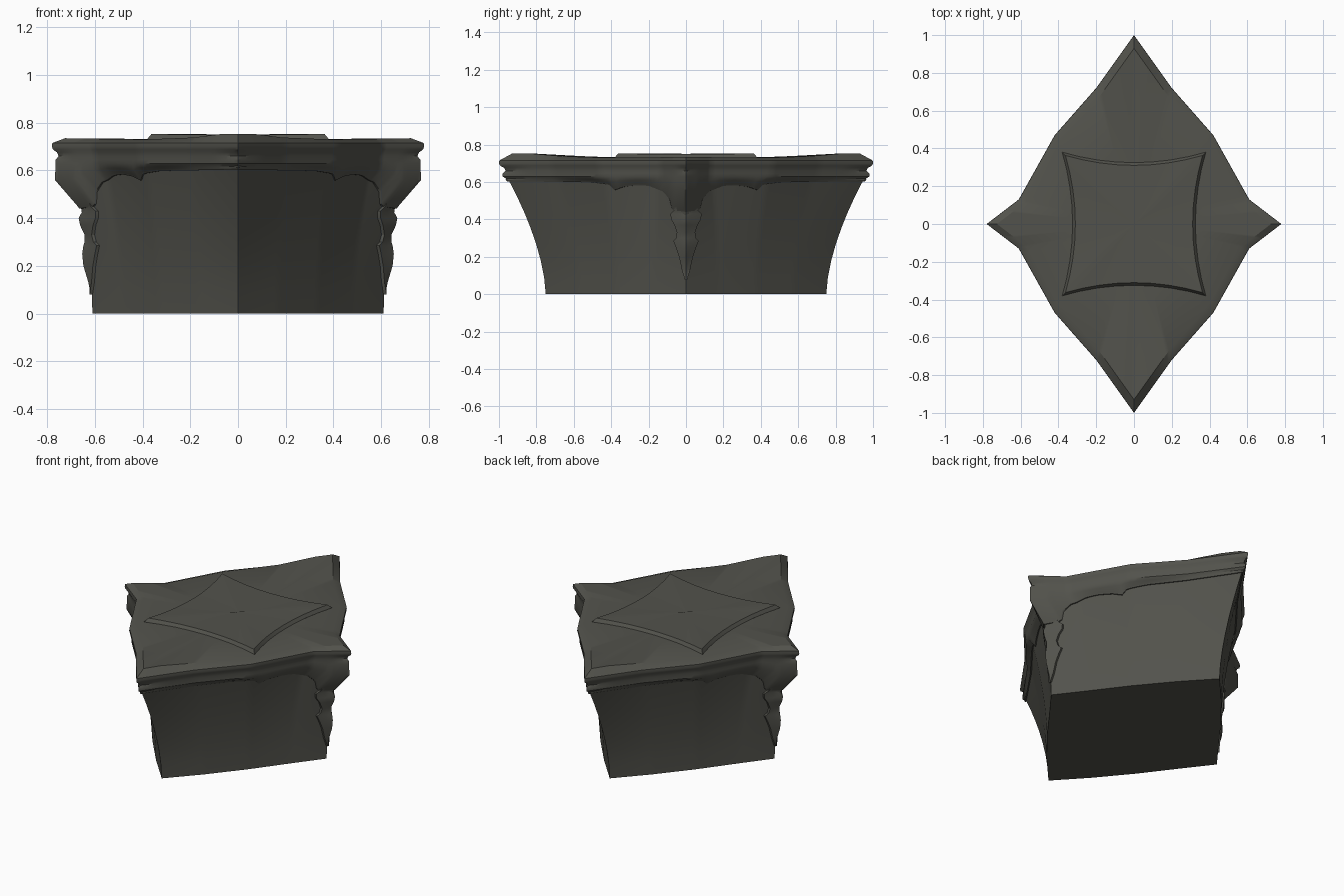
import bpy, bmesh, math

if "Cube" in bpy.data.objects:
    bpy.data.objects.remove(bpy.data.objects["Cube"])

stone = bpy.data.materials.new("dark olive stone")
stone.diffuse_color = (0.085, 0.085, 0.072, 1)
stone.use_nodes = True
stone.node_tree.nodes["Principled BSDF"].inputs["Base Color"].default_value = stone.diffuse_color

N = 48  # columns per quarter
FOOT = [(.61, 0), (.48, .17), (.33, .37), (.165, .57), (0, .75)]
NECK = [(.70, 0), (.56, .14), (.39, .44), (.19, .69), (0, .97)]
EDGE = [(.78, 0), (.61, .13), (.42, .47), (.2, .72), (0, 1)]


def lerp(a, b, f):
    return tuple(p + (q - p) * f for p, q in zip(a, b))


def along(poly, t):
    s = t * (len(poly) - 1)
    i = min(int(s), len(poly) - 2)
    return lerp(poly[i], poly[i + 1], s - i)


def table(pts, x):
    for (a, u), (b, v) in zip(pts, pts[1:]):
        if x <= b:
            return u + (v - u) * max(0, x - a) / (b - a)
    return pts[-1][1]


def body_point(t, z):
    return lerp(along(FOOT, t), along(NECK, t), (z / .65) ** 1.65)


def full_ring(q):
    half = q + [(-x, y, z) for x, y, z in reversed(q[:-1])]
    return half + [(x, -y, z) for x, y, z in reversed(half[1:-1])]


def loft(name, rows, closed=True, caps=True, angle=30):
    bm = bmesh.new()
    vs = [[bm.verts.new(p) for p in r] for r in rows]
    n = len(vs[0])
    for a, b in zip(vs, vs[1:]):
        for i in range(n if closed else n - 1):
            j = (i + 1) % n
            bm.faces.new((a[i], a[j], b[j], b[i]))
    if caps:
        bm.faces.new(vs[0][::-1])
        bm.faces.new(vs[-1])
    me = bpy.data.meshes.new(name)
    bm.to_mesh(me)
    bm.free()
    me.materials.append(stone)
    ob = bpy.data.objects.new(name, me)
    bpy.context.collection.objects.link(ob)
    bpy.ops.object.select_all(action='DESELECT')
    ob.select_set(True)
    bpy.context.view_layer.objects.active = ob
    bpy.ops.object.shade_smooth_by_angle(angle=math.radians(angle))
    return ob


T = [i / N for i in range(N + 1)]

# Flared diamond body
loft("body", [full_ring([(*body_point(t, z), z) for t in T])
              for z in (0, .09, .18, .27, .36, .44, .52, .58, .65)])

# Overhanging rim with scalloped lower edge
SCALLOP = [(0, .44), (.07, .45), (.085, .51), (.12, .55), (.165, .567), (.2, .58),
           (.26, .583), (.33, .575), (.385, .556), (.405, .585), (.5, .598), (1, .605)]


def rim_column(t):
    zl = table(SCALLOP, body_point(t, .58)[1])
    b, e = body_point(t, zl), along(EDGE, t)
    deep = (.605 - zl) / .165
    notch = max(0, 1 - (1 - t) / .13) + max(0, 1 - t / .12)
    ztop = table([(0, .735), (.5, .73), (.75, .738), (.92, .754), (1, .752)], t)
    rows = [(b, .97, zl), (b, 1.012, zl), (b, 1.02, zl + .008),
            (e, .962 + .022 * deep, zl + .65 * (.625 - zl)),
            (e, .98, .63), (e, .98, .645),
            (e, .982 - .018 * notch, .66), (e, .985 - .012 * notch, .676),
            (e, .995, .688), (e, 1, .70), (e, .998, .715),
            (e, .93, ztop), (e, .5, .732), (e, .02, .732)]
    return [(p[0] * s, p[1] * s, z) for p, s, z in rows]


cols = [rim_column(t) for t in T]
loft("rim", [full_ring([c[k] for c in cols]) for k in range(len(cols[0]))])

# Raised top panel with inward-curved sides


def panel_ring(s, z):
    pts = []
    for k in range(4):
        a = k * math.pi / 2
        for i in range(8):
            v = i / 4 - 1
            x, y = s * (.325 + .055 * v * v), s * .38 * v
            pts.append((x * math.cos(a) - y * math.sin(a),
                        x * math.sin(a) + y * math.cos(a),
                        z + (.004 * v * v if z > .74 else 0)))
    return pts


loft("top_panel", [panel_ring(1, .725), panel_ring(1, .732), panel_ring(.955, .749),
                   panel_ring(.02, .747)])

# Folded leaf on each side corner: height, half width, ridge position
LEAF = [(.08, .003, .617), (.13, .018, .627), (.2, .033, .648), (.25, .05, .653),
        (.285, .064, .648), (.30, .05, .643), (.33, .045, .643), (.37, .058, .662),
        (.40, .075, .668), (.43, .08, .652), (.45, .06, .652), (.5, .05, .70)]


def leaf_row(z, w, ridge):
    t = next(t for t in [i / 2000 for i in range(2000)] if body_point(t, z)[1] >= w)
    x = body_point(t, z)[0]
    side = [(x - .02, w - .004, z), (x + .012, w + .004, z),
            (ridge - (ridge - x) * .45 + .004, w * .5, z)]
    return ([(a, -b, c) for a, b, c in side] + [(ridge, 0, z)] + side[::-1])


rows = [leaf_row(*r) for r in LEAF]
loft("leaf_right", rows)
loft("leaf_left", [[(-x, -y, z) for x, y, z in r] for r in rows])
